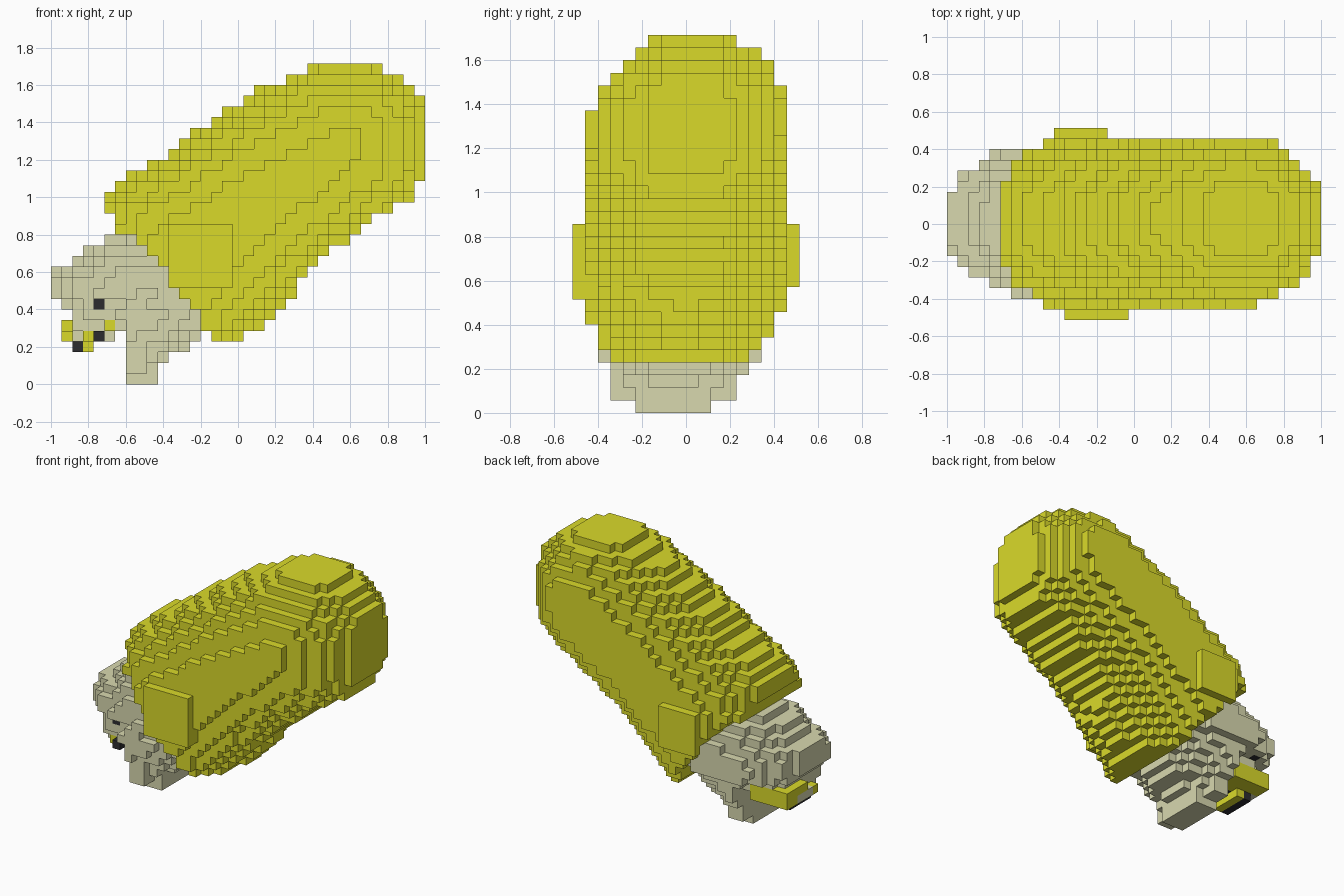
import bpy
from mathutils import Vector
from mathutils.geometry import intersect_point_line
import math

if "Cube" in bpy.data.objects:
    bpy.data.objects.remove(bpy.data.objects["Cube"], do_unlink=True)

S = 2 / 35  # voxel size; grid is 35 x 18 x 30


def material(name, rgb):
    m = bpy.data.materials.new(name)
    m.use_nodes = True
    m.diffuse_color = (*rgb, 1)
    m.node_tree.nodes["Principled BSDF"].inputs["Base Color"].default_value = (*rgb, 1)
    return m


YELLOW = material("olive yellow", (0.70, 0.70, 0.023))
GREY = material("warm grey", (0.69, 0.69, 0.43))
BLACK = material("near black", (0.025, 0.025, 0.028))

# Side outline of the shell: first and last column for each layer from 4 up
SHELL_LEFT = [15, 14, 14, 13, 12, 11, 11, 10, 9, 8, 6, 6, 5, 5, 6, 7,
              9, 11, 12, 13, 15, 16, 18, 19, 22, 24]
SHELL_RIGHT = [17, 19, 20, 21, 22, 22, 23, 24, 25, 27, 28, 29, 31, 33, 33, 34,
               34, 34, 34, 34, 34, 34, 34, 33, 32, 30]
# Front edge of the head for each layer from 0 up, and rear edge of the chin
HEAD_LEFT = [7, 7, 7, 7, 7, 7, 6, 1, 0, 0, 0, 2, 3, 5]
CHIN_RIGHT = [9, 9, 10, 12, 13]

# Smooth edges towards which the sides curve in; flat ends are left open
SHELL_EDGE = [(-10, 3), (2, 13), (4.4, 16), (4.4, 18), (17.5, 26.5), (23.6, 29.8),
              (26, 30.4), (29.5, 30.4), (31.5, 29.8), (33.8, 27.9), (34.9, 26.5),
              (35.4, 24.5), (35.4, 20.5), (34.8, 18.4), (34, 17), (24, 10),
              (18, 3.6), (10, -6)]
HOOD_EDGE = [(14, 20), (8, 14.4), (5, 13.8), (2, 12), (-0.3, 10.5), (-0.3, 7.5),
             (0.8, 6.8)]
CHIN_EDGE = [(6, -0.3), (10.2, -0.4), (10.6, 2), (12.6, 3), (14.6, 4.5), (20, 10)]


def edge_distance(p, path):
    best = 1e9
    for a, b in zip(path, path[1:]):
        a, b = Vector(a), Vector(b)
        q, t = intersect_point_line(p, a, b)
        q = a.lerp(b, min(1, max(0, t)))
        best = min(best, (p - q).length)
    return best


def rounded(spans, edges, radius, width, centre):
    """Inflate a side outline, layer by layer, into a rounded set of cells."""
    cells = set()
    for k, (left, right) in spans.items():
        for i in range(left, right + 1):
            p = Vector((i + 0.5, k + 0.5))
            d = max(0.1, min(edge_distance(p, e) for e in edges))
            t = 1 - min(1, d / radius)
            w = width * math.sqrt(1 - t * t)
            cells |= {(i, j, k) for j in range(18) if abs(j - centre(i, k)) < w}
    return cells


def box(i, j, k):
    """Cells of a block, given inclusive ranges."""
    return {(a, b, c) for a in range(i[0], i[1] + 1)
            for b in range(j[0], j[1] + 1) for c in range(k[0], k[1] + 1)}


# Shell, leaning slightly to one side, with a raised panel on each side
shell_spans = {k + 4: s for k, s in enumerate(zip(SHELL_LEFT, SHELL_RIGHT))}
shell = rounded(shell_spans, [SHELL_EDGE], 9.2, 8.2,
                lambda i, k: 8.1 - 0.01 * (i - 16) + 0.045 * (k - 4))
panels = box((11, 16), (0, 0), (9, 14)) | box((10, 14), (17, 17), (10, 14))

# Hooded head with chin
head_spans = {k: (left, CHIN_RIGHT[k] if k < 5 else SHELL_LEFT[k - 4] + 1)
              for k, left in enumerate(HEAD_LEFT)}
head = rounded(head_spans, [HOOD_EDGE, CHIN_EDGE], 8.5, 7.3,
               lambda i, k: 7.5 if k < 3 else 7.9 if k < 7 else 8.9)

# Snout beneath the hood, with a lip round its far side and underside
snout_grey = (box((2, 6), (5, 11), (6, 7)) | box((3, 6), (4, 12), (6, 7))
              | box((2, 4), (5, 11), (5, 5)) | box((6, 6), (4, 12), (5, 5))
              | box((1, 1), (8, 10), (4, 4)) | box((2, 2), (6, 7), (4, 4))
              | box((5, 5), (5, 6), (4, 4)) | box((2, 2), (12, 13), (7, 7)))
snout_yellow = (box((1, 1), (9, 12), (5, 5)) | box((1, 5), (12, 12), (4, 5))
                | box((5, 5), (4, 11), (5, 5)) | box((1, 5), (7, 11), (4, 4))
                | box((3, 3), (5, 6), (4, 4)) | box((3, 3), (7, 10), (3, 3)))
nostrils = (box((2, 2), (7, 10), (3, 3)) | box((4, 4), (4, 6), (4, 4))
            | box((4, 4), (9, 9), (4, 4)))
eyes = box((4, 4), (4, 4), (7, 7)) | box((3, 3), (13, 13), (7, 7))
# Clear the head away in front of the near eye
head -= box((2, 6), (0, 3), (7, 7)) | box((4, 4), (0, 3), (6, 7))

PARTS = [("eyes", eyes, BLACK), ("nostrils", nostrils, BLACK),
         ("snout", snout_grey, GREY), ("snout_lips", snout_yellow, YELLOW),
         ("shell", shell, YELLOW), ("shell_side_panels", panels, YELLOW),
         ("head", head, GREY)]
filled = set().union(*(cells for _, cells, _ in PARTS))

# Corners of each cube face, keyed by outward direction
FACES = {
    (1, 0, 0): [(1, 0, 0), (1, 1, 0), (1, 1, 1), (1, 0, 1)],
    (-1, 0, 0): [(0, 0, 0), (0, 0, 1), (0, 1, 1), (0, 1, 0)],
    (0, 1, 0): [(0, 1, 0), (0, 1, 1), (1, 1, 1), (1, 1, 0)],
    (0, -1, 0): [(0, 0, 0), (1, 0, 0), (1, 0, 1), (0, 0, 1)],
    (0, 0, 1): [(0, 0, 1), (1, 0, 1), (1, 1, 1), (0, 1, 1)],
    (0, 0, -1): [(0, 0, 0), (0, 1, 0), (1, 1, 0), (1, 0, 0)],
}


def build(name, cells, mat):
    """Mesh only the exposed cube faces of a set of cells."""
    index, verts, faces = {}, [], []
    for c in sorted(cells):
        for n, corners in FACES.items():
            if tuple(a + b for a, b in zip(c, n)) in filled:
                continue
            face = []
            for corner in corners:
                p = tuple(a + b for a, b in zip(c, corner))
                if p not in index:
                    index[p] = len(verts)
                    verts.append((p[0] * S - 1, (p[1] - 9) * S, p[2] * S))
                face.append(index[p])
            faces.append(face)
    mesh = bpy.data.meshes.new(name)
    mesh.from_pydata(verts, [], faces)
    mesh.materials.append(mat)
    bpy.context.collection.objects.link(bpy.data.objects.new(name, mesh))


# Each cell belongs to the first part that claims it
used = set()
for name, cells, mat in PARTS:
    build(name, cells - used, mat)
    used |= cells
